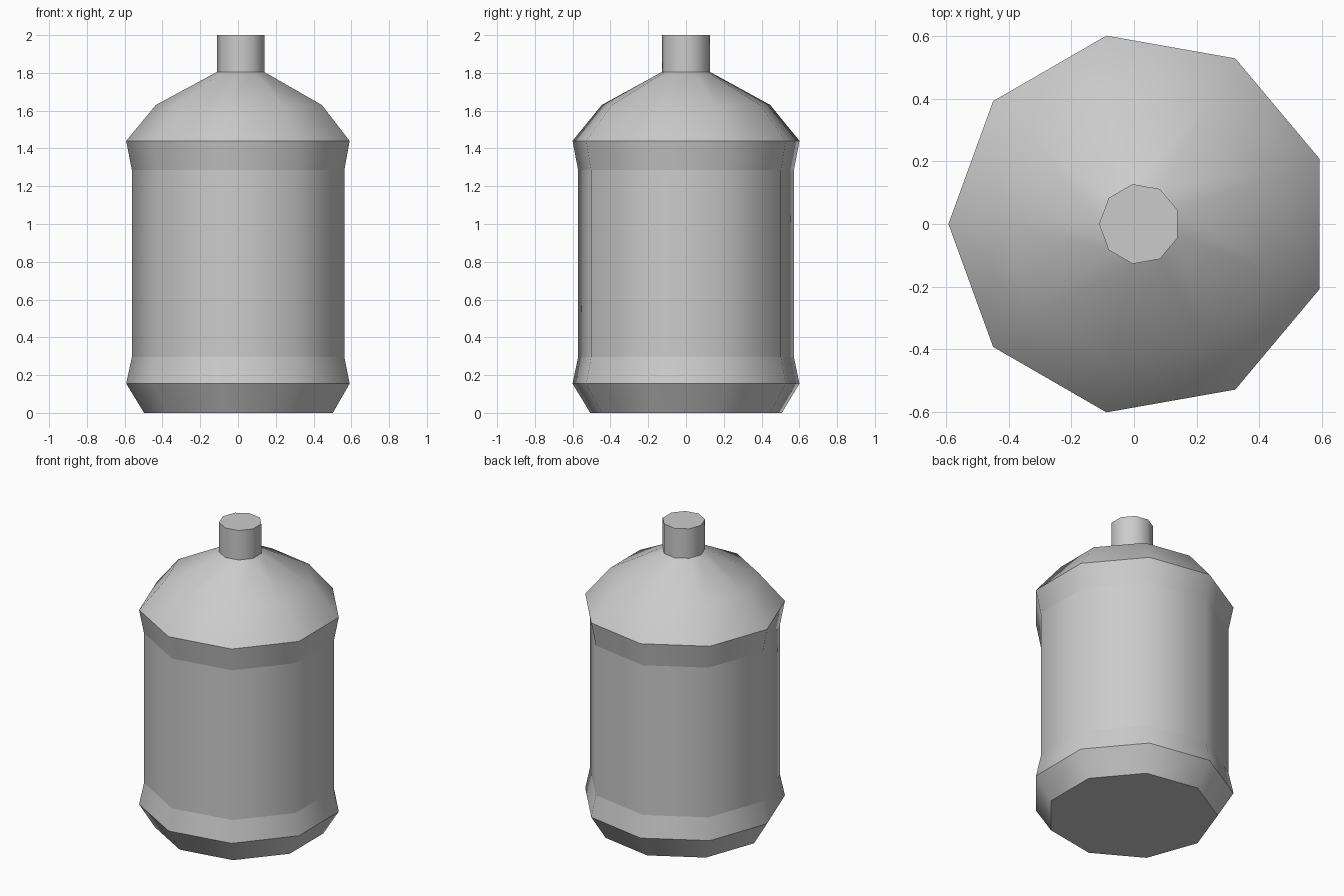
import bpy, bmesh
from math import cos, sin, pi

cube = bpy.data.objects.get("Cube")
if cube:
    bpy.data.objects.remove(cube, do_unlink=True)

SIDES = 9
CENTRE_X = 0.018

# plain grey for the whole bottle
grey = bpy.data.materials.new("plain_grey")
grey.use_nodes = True
colour = (0.6, 0.6, 0.6, 1)
grey.diffuse_color = colour
grey.node_tree.nodes["Principled BSDF"].inputs["Base Color"].default_value = colour

# profile from base to neck: radius, height, crisp ring or not
profile = [
    (0.515, 0.0, True),     # base
    (0.61, 0.155, True),    # lower ridge
    (0.58, 0.295, True),    # body bottom
    (0.58, 1.285, True),    # body top
    (0.61, 1.44, True),     # upper ridge
    (0.453, 1.63, False),   # rounded shoulder
    (0.129, 1.805, True),   # neck root
    (0.129, 2.0, True),     # neck top
]


def lathe(name, points, sides):
    """Turn a profile into a capped solid with one corner towards -x."""
    bm = bmesh.new()
    rings = []
    for r, z, _ in points:
        angles = [pi + 2 * pi * i / sides for i in range(sides)]
        rings.append([bm.verts.new((CENTRE_X + r * cos(a), r * sin(a), z)) for a in angles])
    for low, high in zip(rings, rings[1:]):
        for i in range(sides):
            j = (i + 1) % sides
            bm.faces.new((low[i], low[j], high[j], high[i])).smooth = True
    bm.faces.new(rings[0][::-1])
    bm.faces.new(rings[-1])
    # crisp rings keep each band separately shaded
    for ring, (_, _, crisp) in zip(rings, points):
        for i in range(sides):
            bm.edges.get((ring[i], ring[(i + 1) % sides])).smooth = not crisp
    mesh = bpy.data.meshes.new(name)
    bm.to_mesh(mesh)
    bm.free()
    obj = bpy.data.objects.new(name, mesh)
    bpy.context.collection.objects.link(obj)
    return obj


bottle = lathe("bottle", profile, SIDES)
bottle.data.materials.append(grey)
